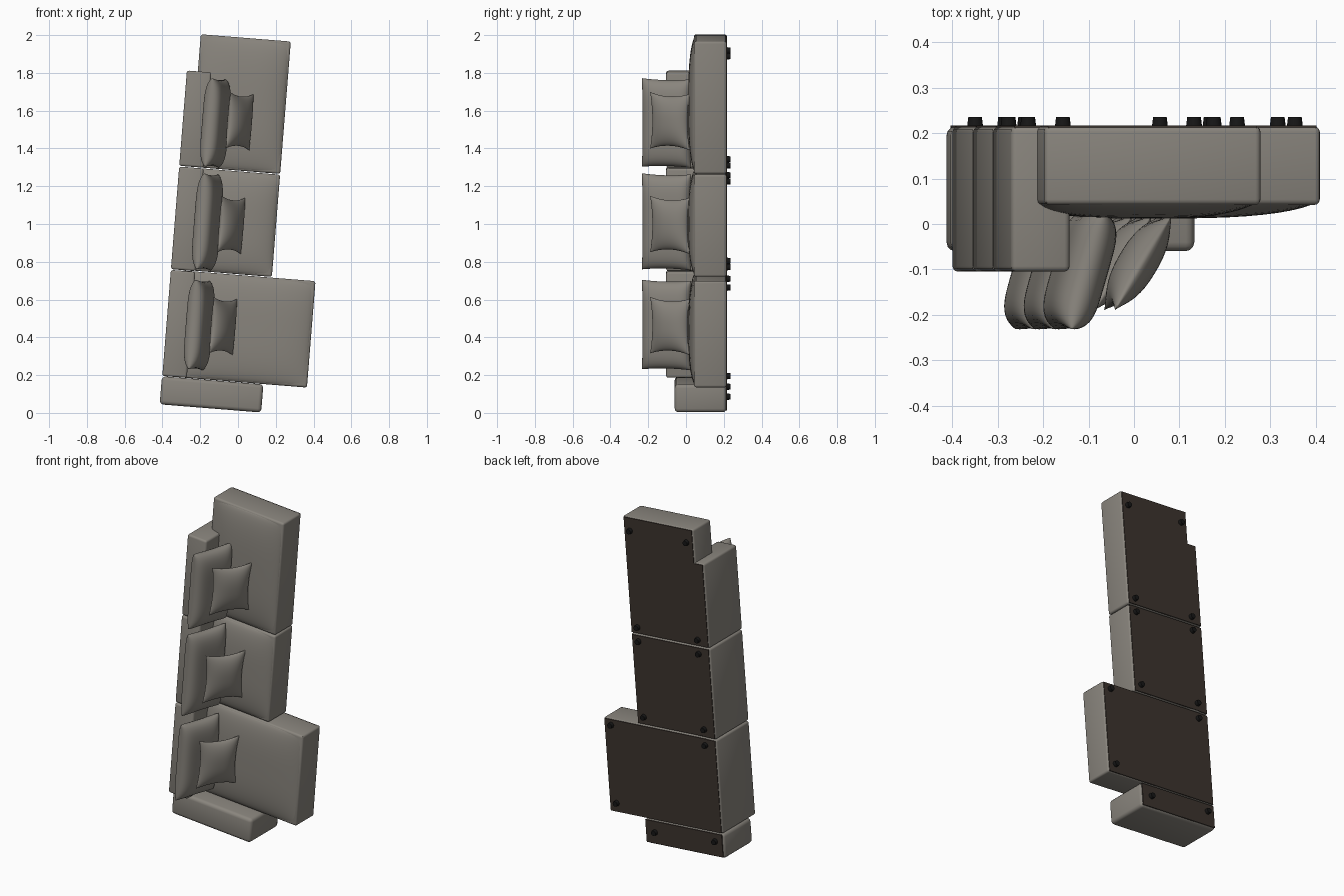
import bpy, bmesh, math
from mathutils import Matrix, Vector

if "Cube" in bpy.data.objects:
    bpy.data.objects.remove(bpy.data.objects["Cube"])

# The sofa lies on its end: x = depth, z = length, -y = sofa's upward side.
TILT = Matrix.Rotation(math.radians(4.6), 4, 'Y')


def material(name, rgb):
    m = bpy.data.materials.new(name)
    m.diffuse_color = (*rgb, 1)
    m.use_nodes = True
    m.node_tree.nodes["Principled BSDF"].inputs["Base Color"].default_value = m.diffuse_color
    return m


FABRIC = material("taupe_fabric", (0.25, 0.233, 0.205))
LINING = material("dark_brown_lining", (0.045, 0.034, 0.027))
BLACK = material("black_plastic", (0.008, 0.008, 0.008))


def finish(name, bm, mat, angle=40):
    bmesh.ops.recalc_face_normals(bm, faces=bm.faces)
    bm.transform(TILT)
    me = bpy.data.meshes.new(name)
    bm.to_mesh(me)
    bm.free()
    me.materials.append(mat)
    ob = bpy.data.objects.new(name, me)
    bpy.context.collection.objects.link(ob)
    bpy.ops.object.select_all(action='DESELECT')
    ob.select_set(True)
    bpy.context.view_layer.objects.active = ob
    bpy.ops.object.shade_smooth_by_angle(angle=math.radians(angle))
    return ob


def box(name, x, y, z, mat, r=0.015):
    """Rounded box from (min, max) pairs."""
    bm = bmesh.new()
    bmesh.ops.create_cube(bm, size=1)
    for v in bm.verts:
        v.co = Vector([(a + b) / 2 + c * (b - a) for c, (a, b) in zip(v.co, (x, y, z))])
    if r:
        bmesh.ops.bevel(bm, geom=bm.edges[:], offset=r, segments=3,
                        profile=0.5, affect='EDGES')
    finish(name, bm, mat)


def pillow(name, centre, length, height, thick, lean, pinch, e, power, n=24):
    """Stuffed cushion: length along z, leaning by an angle about z."""
    t = math.radians(lean)
    up = Vector((-math.sin(t), -math.cos(t), 0))
    out = Vector((math.cos(t), -math.sin(t), 0))
    bm = bmesh.new()
    steps = [-math.cos(math.pi * i / n) for i in range(n + 1)]
    for side in (-1, 1):
        rows = []
        for a in steps:
            row = []
            for b in steps:
                l = a * length / 2 * (1 - pinch * (1 - b * b))
                h = b * height / 2 * (1 - pinch * (1 - a * a))
                fill = max(0, (1 - abs(a) ** e) * (1 - abs(b) ** e)) ** power
                p = Vector(centre) + Vector((0, 0, l)) + up * h + out * side * fill * thick / 2
                row.append(bm.verts.new(p))
            rows.append(row)
        for i in range(n):
            for j in range(n):
                bm.faces.new((rows[i][j], rows[i + 1][j], rows[i + 1][j + 1], rows[i][j + 1]))
    bmesh.ops.remove_doubles(bm, verts=bm.verts, dist=0.00005)
    finish(name, bm, mat=FABRIC, angle=70)


def foot(name, x, z):
    bm = bmesh.new()
    bmesh.ops.create_cone(bm, cap_ends=True, segments=16, radius1=0.015,
                          radius2=0.018, depth=0.024)
    bm.transform(Matrix.Translation((x, 0.224, z)) @ Matrix.Rotation(math.pi / 2, 4, 'X'))
    finish(name, bm, BLACK)


FLOOR = 0.215
BACK_X = (-0.415, -0.285)

# Modules: name, seat x range, seat z range, back z range
modules = [
    ("chaise", (-0.36, 0.353), (0.163, 0.728), (0.163, 0.726)),
    ("middle", (-0.36, 0.121), (0.732, 1.275), (0.730, 1.275)),
    ("end", (-0.357, 0.121), (1.279, 1.982), (1.279, 1.785)),
]
for name, x, z, bz in modules:
    box(name + "_seat_base", x, (0.042, FLOOR), z, FABRIC, 0.012)
    pillow(name + "_seat_crown", ((x[0] + x[1]) / 2, 0.048, (z[0] + z[1]) / 2),
           z[1] - z[0] - 0.008, x[1] - x[0] - 0.008, 0.072, 90, 0, 3, 0.6)
    box(name + "_backrest", BACK_X, (-0.105, FLOOR), bz, FABRIC, 0.012)
    # lining under the seat and the backrest
    box(name + "_seat_lining", (x[0] + 0.008, x[1] - 0.008), (0.211, 0.2175),
        (z[0] + 0.005, z[1] - 0.005), LINING, 0)
    box(name + "_back_lining", (BACK_X[0] + 0.008, x[0] + 0.008), (0.211, 0.2175),
        (bz[0] + 0.005, bz[1] - 0.005), LINING, 0)

# Armrest at the low end
box("armrest", (-0.417, 0.122), (-0.06, FLOOR), (0.012, 0.161), FABRIC, 0.02)
box("armrest_lining", (-0.407, 0.112), (0.211, 0.2175), (0.022, 0.156), LINING, 0)

# Large back cushions and small throw pillows: z centre and length
for i, (zc, length, zp) in enumerate([(0.447, 0.475, 0.452), (0.995, 0.51, 0.989),
                                      (1.52, 0.47, 1.54)]):
    pillow(f"back_cushion_{i + 1}", (-0.242, -0.103, zc), length, 0.268, 0.105,
           16, 0.03, 5, 0.5)
    pillow(f"throw_pillow_{i + 1}", (-0.115, -0.085, zp), 0.30, 0.245, 0.085,
           31, 0.13, 2.4, 0.6)

# Feet near the module corners
spots = [(-0.36, 0.11), (0.05, 0.09), (0.30, 0.22), (0.30, 0.69), (-0.34, 0.685),
         (-0.34, 0.78), (0.07, 0.78), (-0.34, 1.235), (0.07, 1.235),
         (-0.34, 1.32), (0.07, 1.32), (-0.31, 1.90), (0.075, 1.90)]
for i, (x, z) in enumerate(spots):
    foot(f"foot_{i + 1}", x, z)
